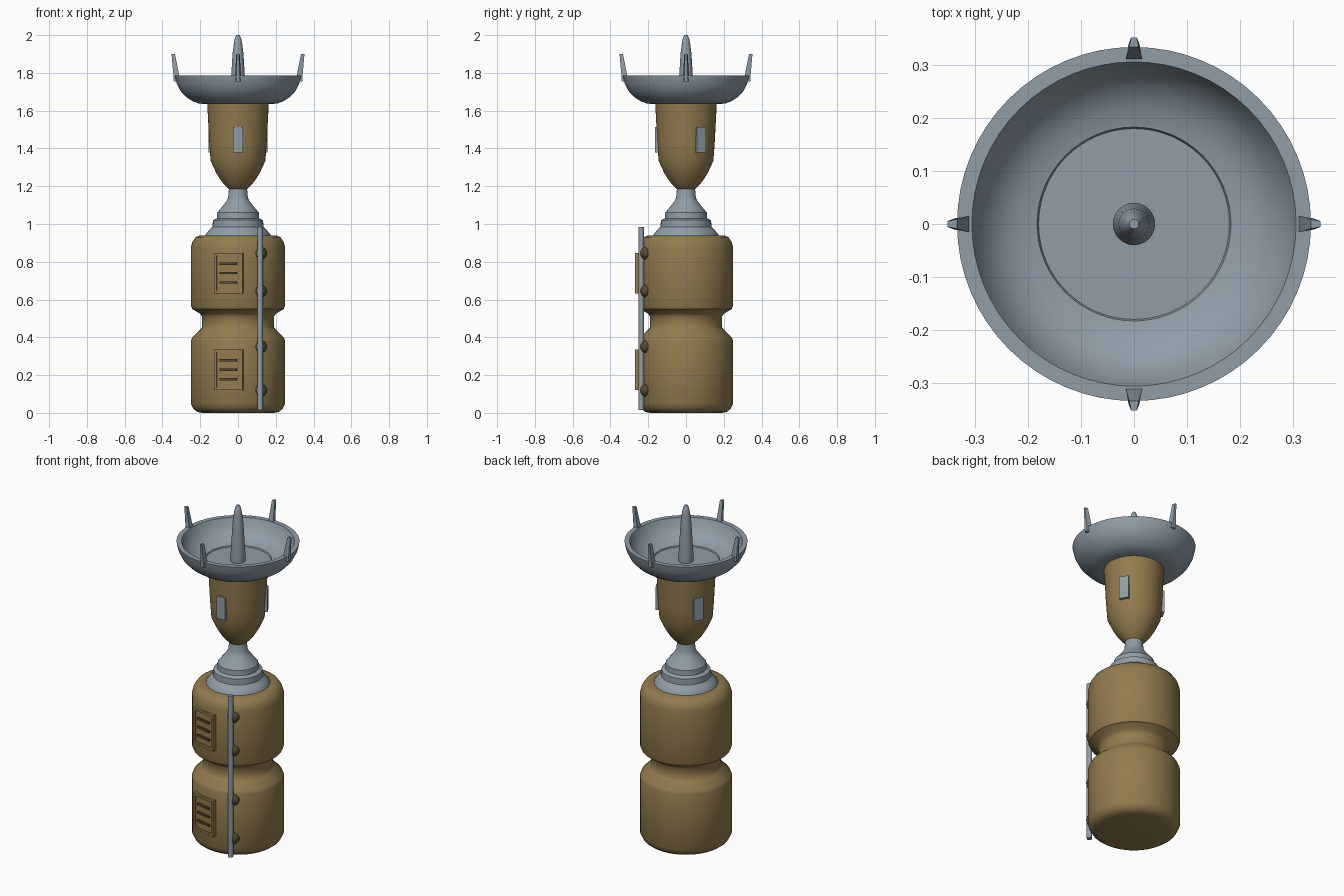
import bpy, bmesh
from math import sin, cos, pi, radians
from mathutils import Matrix, Vector

cube = bpy.data.objects.get("Cube")
if cube:
    bpy.data.objects.remove(cube)


def material(name, rgb):
    m = bpy.data.materials.new(name)
    m.use_nodes = True
    m.diffuse_color = (*rgb, 1)
    m.node_tree.nodes["Principled BSDF"].inputs["Base Color"].default_value = (*rgb, 1)
    return m


BROWN = material("ochre brown", (0.29, 0.20, 0.075))
GREY = material("steel grey", (0.28, 0.34, 0.39))
DARK = material("dark brown", (0.09, 0.065, 0.03))


def finish(name, bm, mat, smooth=None):
    bmesh.ops.recalc_face_normals(bm, faces=bm.faces[:])
    mesh = bpy.data.meshes.new(name)
    bm.to_mesh(mesh)
    bm.free()
    mesh.materials.append(mat)
    ob = bpy.data.objects.new(name, mesh)
    bpy.context.collection.objects.link(ob)
    if smooth:
        bpy.ops.object.select_all(action="DESELECT")
        ob.select_set(True)
        bpy.context.view_layer.objects.active = ob
        bpy.ops.object.shade_smooth_by_angle(angle=radians(smooth))
    return ob


def lathe(name, profile, mat, sides=64, smooth=35):
    """Revolve (radius, height) points round z and cap both ends."""
    bm = bmesh.new()
    rings = []
    for r, z in profile:
        rings.append([bm.verts.new((r * cos(2 * pi * i / sides), r * sin(2 * pi * i / sides), z))
                      for i in range(sides)])
    for a, b in zip(rings, rings[1:]):
        for i in range(sides):
            j = (i + 1) % sides
            bm.faces.new((a[i], a[j], b[j], b[i]))
    bm.faces.new(rings[0])
    bm.faces.new(rings[-1])
    return finish(name, bm, mat, smooth)


def add_box(bm, size, centre, turn=0):
    """Box placed in a frame whose x is radial, y tangential, turned round z."""
    m = (Matrix.Rotation(turn, 4, "Z") @ Matrix.Translation(centre)
         @ Matrix.Diagonal((*size, 1)))
    return bmesh.ops.create_cube(bm, size=1, matrix=m)["verts"]


# Handle: two rounded drums joined by a waist
lathe("handle_body", [(0.19, 0), (0.215, 0.005), (0.235, 0.02), (0.25, 0.05), (0.25, 0.38),
                      (0.242, 0.40), (0.20, 0.44), (0.19, 0.455), (0.19, 0.51), (0.20, 0.525),
                      (0.242, 0.55), (0.25, 0.57), (0.25, 0.875), (0.242, 0.905),
                      (0.225, 0.93), (0.20, 0.94)], BROWN)

# Stepped collar and neck
lathe("neck_collar", [(0.175, 0.93), (0.172, 0.945), (0.155, 0.965), (0.135, 0.985), (0.133, 1.02),
                      (0.112, 1.03), (0.11, 1.06), (0.085, 1.09), (0.062, 1.12),
                      (0.052, 1.14), (0.048, 1.19)], GREY)

# Cup
lathe("cup", [(0.048, 1.185), (0.065, 1.20), (0.09, 1.23), (0.115, 1.27), (0.145, 1.335),
              (0.152, 1.43), (0.163, 1.64)], BROWN)

# Dish with a hollow top and a sunken floor
lathe("dish", [(0.15, 1.635), (0.205, 1.637), (0.24, 1.65), (0.275, 1.673), (0.305, 1.705),
               (0.325, 1.745), (0.334, 1.785), (0.306, 1.785), (0.298, 1.765), (0.28, 1.73),
               (0.25, 1.70), (0.215, 1.682), (0.183, 1.675), (0.18, 1.668)], GREY)

# Central spike
lathe("centre_spike", [(0.04, 1.66), (0.04, 1.72), (0.035, 1.80), (0.029, 1.90), (0.022, 1.955),
                       (0.016, 1.985), (0.009, 2.0)], GREY, sides=24)

# Four rim prongs, tapered and leaning outwards
bm = bmesh.new()
for k in range(4):
    verts = []
    for z, inner, outer, half in ((1.755, 0.306, 0.34, 0.017), (1.80, 0.314, 0.343, 0.015),
                                  (1.90, 0.334, 0.352, 0.009)):
        ring = [(inner, -half), (outer, -half * 0.6), (outer, half * 0.6), (inner, half)]
        verts.append([bm.verts.new(Matrix.Rotation(k * pi / 2, 3, "Z") @ Vector((r, t, z)))
                      for r, t in ring])
    for a, b in zip(verts, verts[1:]):
        for i in range(4):
            j = (i + 1) % 4
            bm.faces.new((a[i], a[j], b[j], b[i]))
    bm.faces.new(verts[0])
    bm.faces.new(verts[-1])
finish("rim_prongs", bm, GREY)

# Three plates round the cup
bm = bmesh.new()
for k in range(3):
    add_box(bm, (0.025, 0.055, 0.135), (0.151, 0, 1.445), -pi / 2 + k * 2 * pi / 3)
finish("cup_plates", bm, GREY)

# Control panels: raised frame, backing and three slats each
TURN = -pi / 2 - radians(11.5)
for label, z in (("lower", 0.228), ("upper", 0.74)):
    bm = bmesh.new()
    add_box(bm, (0.03, 0.13, 0.19), (0.238, 0, z), TURN)
    for s in (-1, 1):
        add_box(bm, (0.045, 0.014, 0.215), (0.238, s * 0.07, z), TURN)
        add_box(bm, (0.045, 0.126, 0.014), (0.238, 0, z + s * 0.1005), TURN)
    finish(label + "_panel", bm, BROWN)
    bm = bmesh.new()
    for s in (-1, 0, 1):
        add_box(bm, (0.016, 0.09, 0.012), (0.256, 0, z + s * 0.05), TURN)
    finish(label + "_panel_slats", bm, DARK)

# Long rod and its clamps
bm = bmesh.new()
bmesh.ops.create_cone(bm, cap_ends=True, segments=12, radius1=0.015, radius2=0.015, depth=0.968,
                      matrix=Matrix.Translation((0.117, -0.237, 0.5)))
finish("side_rod", bm, GREY, 35)

bm = bmesh.new()
for z in (0.12, 0.35, 0.645, 0.845):
    bmesh.ops.create_uvsphere(bm, u_segments=12, v_segments=8, radius=0.034,
                              matrix=Matrix.Translation((0.119, -0.211, z)))
finish("rod_clamps", bm, DARK, 40)
